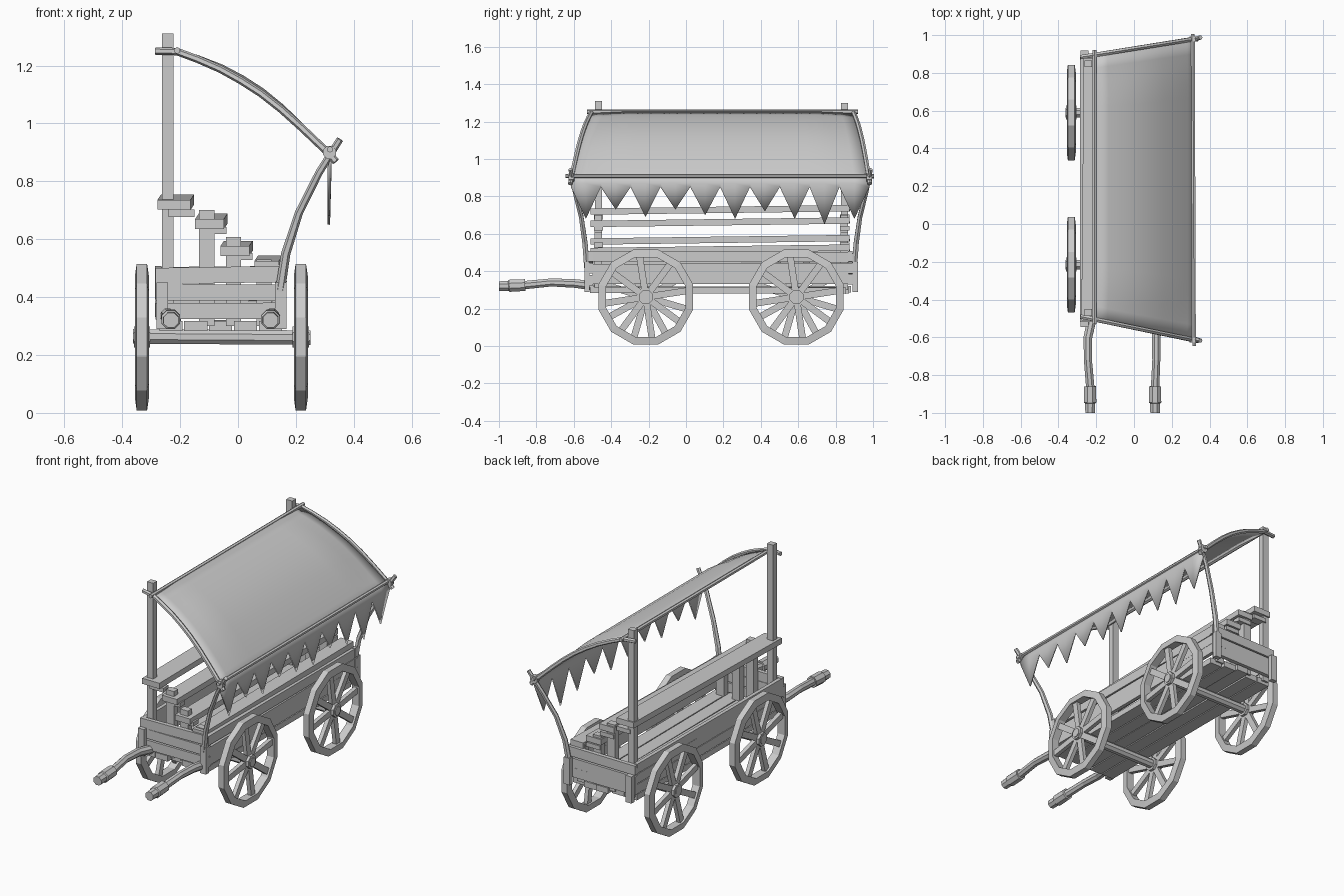
import bpy, bmesh, math, random
from mathutils import Vector, Matrix

random.seed(4)
if bpy.data.objects.get("Cube"):
    bpy.data.objects.remove(bpy.data.objects["Cube"])

grey = bpy.data.materials.new("plain grey")
grey.use_nodes = True
colour = (0.6, 0.6, 0.6, 1)
grey.diffuse_color = colour
grey.node_tree.nodes["Principled BSDF"].inputs["Base Color"].default_value = colour


def finish(bm, name):
    bmesh.ops.recalc_face_normals(bm, faces=bm.faces)
    mesh = bpy.data.meshes.new(name)
    bm.to_mesh(mesh)
    bm.free()
    mesh.materials.append(grey)
    obj = bpy.data.objects.new(name, mesh)
    bpy.context.collection.objects.link(obj)
    return obj


def frame(d, side):
    d = d.normalized()
    n = side.cross(d).normalized()
    return d.cross(n), d, n


def add_beam(bm, p, q, width, thick, side=(1, 0, 0)):
    """Box from p to q; width is measured along side."""
    p, q = Vector(p), Vector(q)
    s, d, n = frame(q - p, Vector(side))
    m = Matrix((s * width, d * (q - p).length, n * thick)).transposed().to_4x4()
    bmesh.ops.create_cube(bm, size=1, matrix=Matrix.Translation((p + q) / 2) @ m)


def beam(name, *args, **kw):
    bm = bmesh.new()
    add_beam(bm, *args, **kw)
    return finish(bm, name)


def add_tube(bm, points, radii, sides=8, side=(1, 0, 0)):
    pts = [Vector(p) for p in points]
    rings = []
    for i, p in enumerate(pts):
        d = pts[min(i + 1, len(pts) - 1)] - pts[max(i - 1, 0)]
        s, d, n = frame(d, Vector(side))
        r = radii[i] if isinstance(radii, list) else radii
        angles = [math.tau * (k + 0.5) / sides for k in range(sides)]
        rings.append([bm.verts.new(p + r * (s * math.cos(a) + n * math.sin(a))) for a in angles])
    for a, b in zip(rings, rings[1:]):
        for k in range(sides):
            j = (k + 1) % sides
            bm.faces.new((a[k], a[j], b[j], b[k]))
    bm.faces.new(rings[0])
    bm.faces.new(rings[-1])


def tube(name, *args, **kw):
    bm = bmesh.new()
    add_tube(bm, *args, **kw)
    return finish(bm, name)


def wobble(amount=0.006):
    return random.uniform(-amount, amount)


# Wheels: twelve-sided rim, eight spokes and a hub
def wheel(name, x, y, turn):
    c = Vector((x, y, 0.262))
    bm = bmesh.new()
    rings = []
    for k in range(12):
        a = math.tau * (k + 0.5) / 12
        out = Vector((0, math.cos(a), math.sin(a)))
        section = ((-0.018, 0.262), (0.018, 0.262), (0.024, 0.22), (-0.024, 0.22))
        rings.append([bm.verts.new(c + out * r + Vector((dx, 0, 0))) for dx, r in section])
    for k in range(12):
        a, b = rings[k], rings[(k + 1) % 12]
        for i in range(4):
            j = (i + 1) % 4
            bm.faces.new((a[i], a[j], b[j], b[i]))
    for k in range(8):
        a = math.tau * k / 8 + turn
        out = Vector((0, math.cos(a), math.sin(a)))
        add_beam(bm, c + out * 0.02, c + out * 0.228, 0.024, 0.036)
    add_tube(bm, [c - Vector((0.028, 0, 0)), c + Vector((0.028, 0, 0))], 0.04, side=(0, 1, 0))
    return finish(bm, name)


for end, y in (("front", -0.215), ("rear", 0.59)):
    wheel(end + "_wheel_left", 0.217, y, 0.15)
    wheel(end + "_wheel_right", -0.332, y, 0.5)
    tube(end + "_axle", [(-0.363, y, 0.264), (0.25, y, 0.26)], 0.027, side=(0, 1, 0))

# Floor planks
for i in range(5):
    x = -0.232 + i * 0.086
    beam("floor_plank", (x, -0.5 + wobble(0.02), 0.3), (x, 0.87 + wobble(0.02), 0.3 + wobble()),
         0.08, 0.034)

# Side and end boards
for i in range(3):
    z = 0.355 + i * 0.06
    for x in (-0.275, 0.155):
        beam("side_board", (x, -0.5, z + wobble()), (x, 0.87, z + wobble()), 0.022, 0.056)
    for y in (-0.508, 0.878):
        beam("end_board", (-0.285, y, z + wobble()), (0.168, y, z + wobble()),
             0.024, 0.056, side=(0, 1, 0))

# Corner posts of the bed
for x in (-0.262, 0.148):
    for y in (-0.53, 0.905):
        beam("corner_post", (x, y, 0.29), (x, y, 0.45), 0.04, 0.028)

# Stepped shelves with their posts
shelves = ((-0.215, 0.728, 0.115), (-0.092, 0.662, 0.1), (-0.005, 0.568, 0.1), (0.105, 0.517, 0.085))
for x, z, width in shelves:
    beam("shelf", (x - 0.006, -0.51, z - 0.009), (x + 0.006, 0.875, z + 0.009), width, 0.034)
for x, top in ((-0.108, 0.7), (-0.015, 0.608), (0.09, 0.53)):
    for y in (-0.47, 0.845):
        beam("shelf_post", (x, y, 0.3), (x, y, top), 0.052, 0.04)
for y, top in ((-0.468, 1.31), (0.848, 1.3)):
    beam("tall_post", (-0.242, y, 0.3), (-0.242, y, top), 0.04, 0.036)
    for x, z in ((-0.2, 0.69), (-0.09, 0.63), (0.0, 0.54)):
        beam("shelf_bracket", (x - 0.04, y, z), (x + 0.05, y, z), 0.05, 0.025, side=(0, 1, 0))

# Awning frame: bent rafters, bowed struts, two long rods
profile = [(-0.21, 1.248), (-0.14, 1.222), (-0.06, 1.187), (0.01, 1.148), (0.08, 1.103),
           (0.15, 1.048), (0.22, 0.985), (0.28, 0.928), (0.315, 0.895)]


def edge_y(x, rear):
    t = (x + 0.21) / 0.53
    return 0.895 + 0.085 * t if rear else -0.505 - 0.11 * t


for rear in (False, True):
    path = [(-0.285, 1.25)] + profile + [(0.338, 0.868)]
    tube("awning_rafter", [(x, edge_y(x, rear), z) for x, z in path], 0.013, sides=6, side=(0, 1, 0))
    sign, base = (1, 0.9) if rear else (-1, -0.53)
    strut = [(0.145, 0, 0.42), (0.165, 0.01, 0.55), (0.21, 0.03, 0.69), (0.28, 0.065, 0.83),
             (0.352, 0.088, 0.945)]
    tube("awning_strut", [(x, base + sign * dy, z) for x, dy, z in strut],
         [0.017, 0.016, 0.014, 0.013, 0.012], sides=6, side=(0, 1, 0))
    y = edge_y(0.315, rear)
    tube("lashing", [(0.316, y - 0.014, 0.9), (0.316, y + 0.014, 0.9)], 0.024)
tube("upper_rod", [(-0.21, -0.53, 1.252), (-0.21, 0.92, 1.252)], 0.012, sides=6)
tube("lower_rod", [(0.318, -0.645, 0.91), (0.312, 1.005, 0.908)], 0.011, sides=6)

# Awning cloth with a jagged hanging fringe
bm = bmesh.new()
columns = 20
tips = (0.68, 0.73, 0.69, 0.73, 0.7, 0.68, 0.72, 0.68, 0.65, 0.68)
grid = []
for c in range(columns + 1):
    u = c / columns
    lift = 0.022 * min(1, math.sin(math.pi * u) * 2.2) - 0.008
    column = []
    for i, (x, z) in enumerate(profile):
        y = edge_y(x, False) * (1 - u) + edge_y(x, True) * u
        k = lift * math.sin(math.pi * min(1, (i + 1) / 9))
        column.append(bm.verts.new((x + k * 0.5, y, z + k)))
    y = edge_y(0.32, False) * (1 - u) + edge_y(0.32, True) * u
    tip = tips[c // 2] if c % 2 else 0.85
    column.append(bm.verts.new((0.32, y, 0.87)))
    column.append(bm.verts.new((0.314, y, tip)))
    grid.append(column)
for a, b in zip(grid, grid[1:]):
    for i in range(len(a) - 1):
        bm.faces.new((a[i], a[i + 1], b[i + 1], b[i]))
cloth = finish(bm, "awning_cloth")
thickness = cloth.modifiers.new("thickness", 'SOLIDIFY')
thickness.thickness = 0.008
thickness.offset = 0
bpy.ops.object.select_all(action='DESELECT')
cloth.select_set(True)
bpy.context.view_layer.objects.active = cloth
bpy.ops.object.shade_smooth_by_angle(angle=math.radians(60))

# Pulling shafts with thicker grips
for x, bend in ((-0.232, -0.012), (0.112, 0.006)):
    path = [(x + 0.012, -0.49, 0.322), (x + bend, -0.6, 0.335), (x + bend, -0.72, 0.34),
            (x, -0.86, 0.326), (x, -0.86, 0.326), (x, -0.945, 0.322), (x, -0.95, 0.322),
            (x, -1.0, 0.32)]
    tube("pull_shaft", path, [0.026, 0.025, 0.023, 0.024, 0.034, 0.035, 0.029, 0.028])
